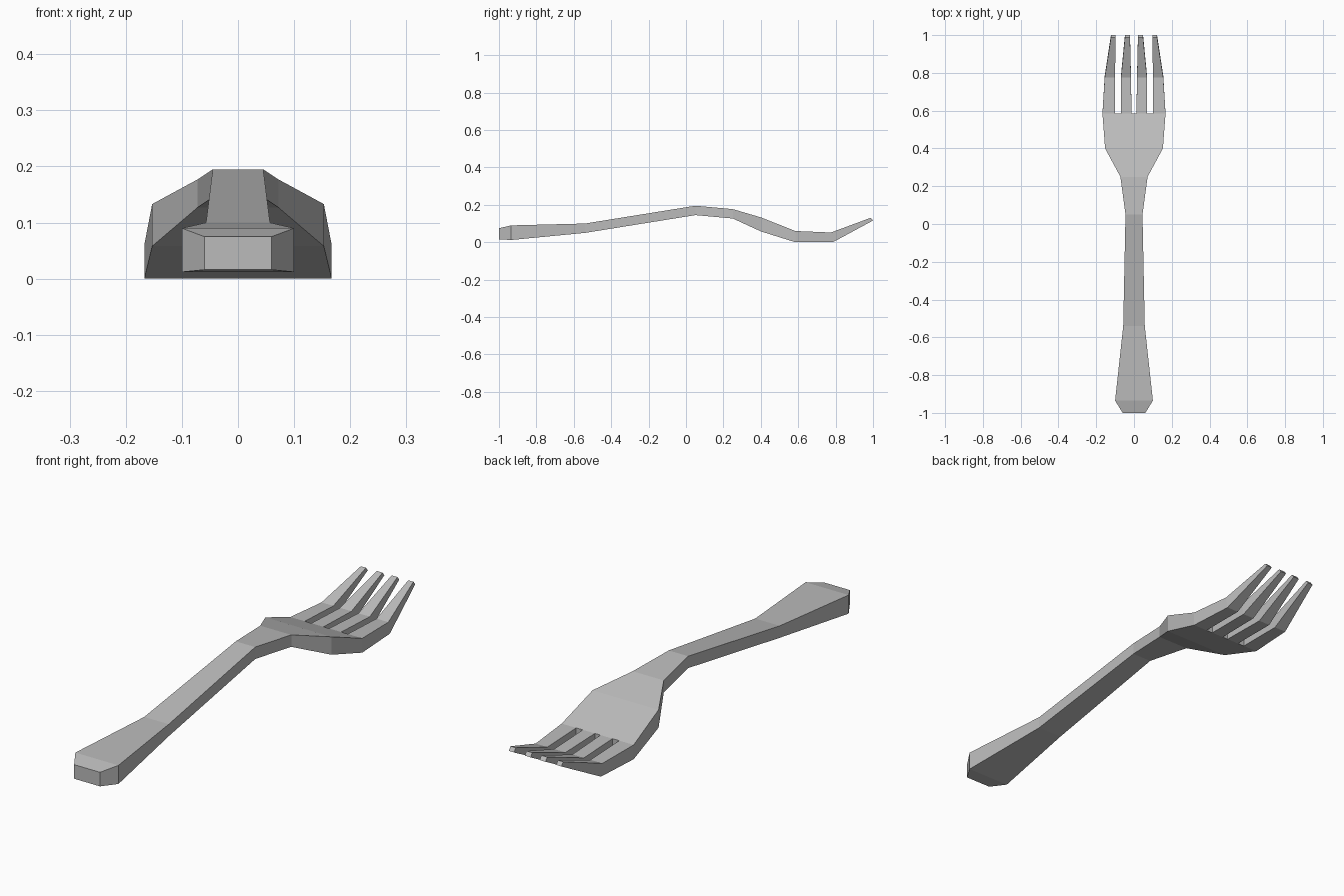
import bpy
import bmesh

cube = bpy.data.objects.get("Cube")
if cube:
    bpy.data.objects.remove(cube)

steel = bpy.data.materials.new("brushed grey")
steel.use_nodes = True
GREY = (0.5, 0.5, 0.5, 1)
steel.diffuse_color = GREY
steel.node_tree.nodes["Principled BSDF"].inputs["Base Color"].default_value = GREY

bm = bmesh.new()


def row(xs, y_bot, z_bot, y_top, z_top):
    """Bottom and top vertices across the fork at one station."""
    return ([bm.verts.new((x, y_bot, z_bot)) for x in xs],
            [bm.verts.new((x, y_top, z_top)) for x in xs])


def bridge(a, b):
    """Join two rows with top, bottom and side faces."""
    for k in (0, 1):
        bm.faces.new(a[k] + b[k][::-1])
    for i in (0, -1):
        bm.faces.new((a[0][i], b[0][i], b[1][i], a[1][i]))


def cap(r):
    bm.faces.new(r[0] + r[1][::-1])


# Handle and neck: y, half width, bottom, top
stations = [(-1.0, 0.06, 0.016, 0.075), (-0.935, 0.10, 0.012, 0.09),
            (-0.54, 0.057, 0.05, 0.10), (0.05, 0.045, 0.145, 0.195),
            (0.25, 0.072, 0.127, 0.177), (0.40, 0.153, 0.058, 0.133)]
rows = [row((-w, w), y, lo, y, hi) for y, w, lo, hi in stations]
cap(rows[0])
for a, b in zip(rows, rows[1:]):
    bridge(a, b)


# Head, divided into tine roots along its far edge
def mirrored(xs):
    return [-x for x in xs] + xs[::-1]


root = row(mirrored([0.167, 0.10, 0.069, 0.013]), 0.585, 0.0, 0.585, 0.06)
bend = row(mirrored([0.155, 0.10, 0.069, 0.016]), 0.785, 0.0, 0.775, 0.052)
tip = row(mirrored([0.122, 0.098, 0.048, 0.021]), 1.0, 0.116, 0.988, 0.131)
bridge(rows[-1], root)

# Slot ends between the tines
for i in (1, 3, 5):
    cap([side[i:i + 2] for side in root])

# Four bent tines
for i in (0, 2, 4, 6):
    r, b, t = ([side[i:i + 2] for side in line] for line in (root, bend, tip))
    bridge(r, b)
    bridge(b, t)
    cap(t)

bmesh.ops.recalc_face_normals(bm, faces=bm.faces)
mesh = bpy.data.meshes.new("fork")
bm.to_mesh(mesh)
bm.free()
mesh.materials.append(steel)
fork = bpy.data.objects.new("fork", mesh)
bpy.context.scene.collection.objects.link(fork)
